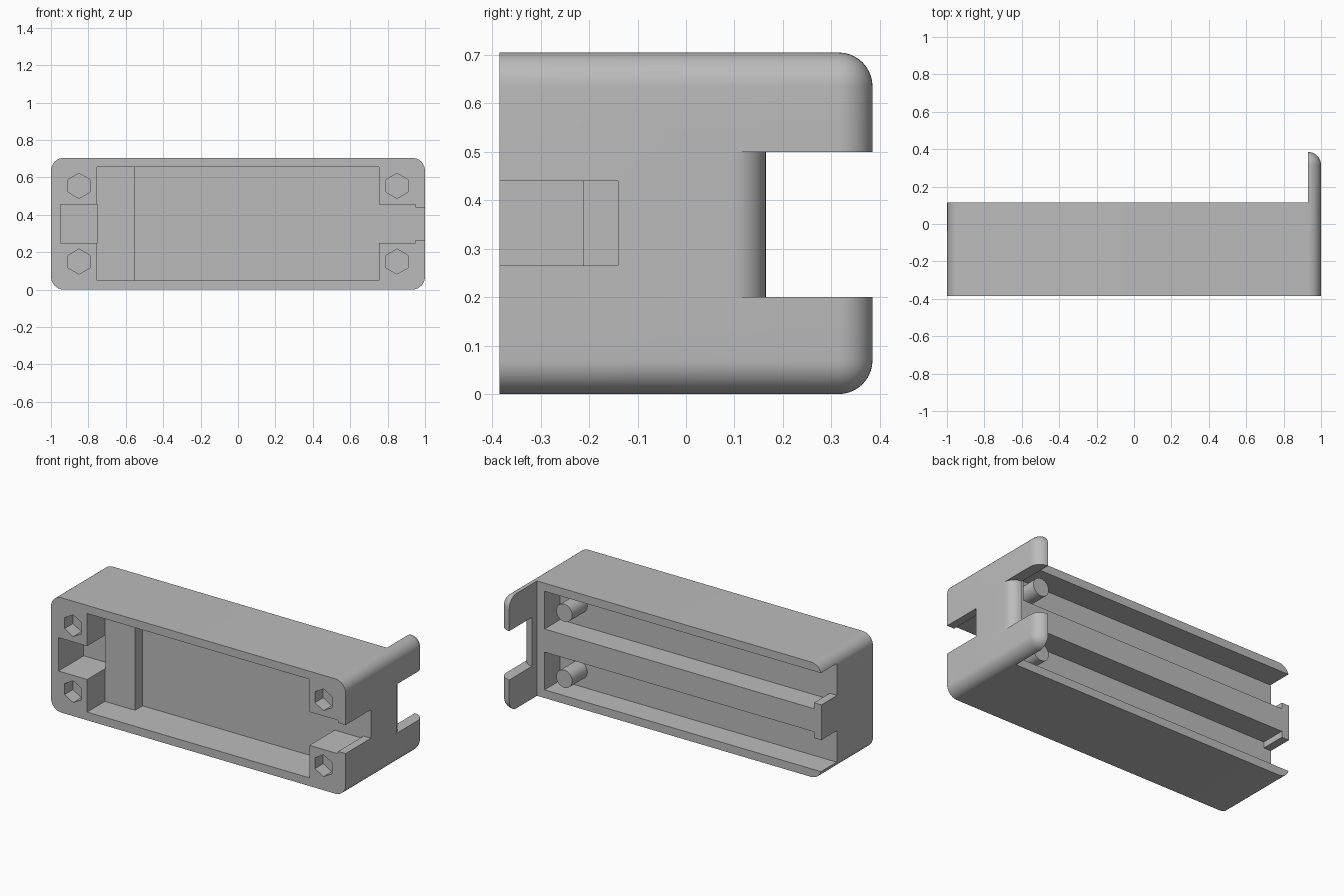
import bpy, bmesh, math

if "Cube" in bpy.data.objects:
    bpy.data.objects.remove(bpy.data.objects["Cube"], do_unlink=True)

FRONT, BACK, TIP = -0.385, 0.115, 0.385
HEIGHT, MID, R = 0.705, 0.3525, 0.07
FLOOR = -0.14

grey = bpy.data.materials.new("plain_grey")
grey.use_nodes = True
grey.diffuse_color = (0.5, 0.5, 0.5, 1)
grey.node_tree.nodes["Principled BSDF"].inputs["Base Color"].default_value = (0.5, 0.5, 0.5, 1)


def finish(name, bm):
    bmesh.ops.recalc_face_normals(bm, faces=bm.faces[:])
    mesh = bpy.data.meshes.new(name)
    bm.to_mesh(mesh)
    bm.free()
    mesh.materials.append(grey)
    obj = bpy.data.objects.new(name, mesh)
    bpy.context.collection.objects.link(obj)
    return obj


def prism(name, outline, direction):
    """Extrude a closed outline of 3D points along a direction."""
    bm = bmesh.new()
    face = bm.faces.new([bm.verts.new(p) for p in outline])
    new = bmesh.ops.extrude_face_region(bm, geom=[face])["geom"]
    bmesh.ops.translate(bm, vec=direction,
                        verts=[g for g in new if isinstance(g, bmesh.types.BMVert)])
    return finish(name, bm)


def y_prism(name, xz, y0, y1):
    return prism(name, [(x, y0, z) for x, z in xz], (0, y1 - y0, 0))


def block(name, x0, x1, y0, y1, z0, z1):
    return y_prism(name, [(x0, z0), (x1, z0), (x1, z1), (x0, z1)], y0, y1)


def cut(obj, cutter):
    mod = obj.modifiers.new("cut", 'BOOLEAN')
    mod.operation = 'DIFFERENCE'
    mod.solver = 'EXACT'
    mod.object = cutter
    bpy.context.view_layer.objects.active = obj
    bpy.ops.object.modifier_apply(modifier=mod.name)
    bpy.data.objects.remove(cutter, do_unlink=True)


# Housing: block with every edge rounded except around the flat front
housing = block("housing", -1, 1, FRONT, TIP, 0, HEIGHT)
bm = bmesh.new()
bm.from_mesh(housing.data)
edges = [e for e in bm.edges if any(v.co.y > 0 for v in e.verts)]
bmesh.ops.bevel(bm, geom=edges, offset=R, segments=10, profile=0.5, affect='EDGES')
bm.to_mesh(housing.data)
bm.free()

# Leave only an end flange behind the back plane
cut(housing, block("back_space", -1.2, 0.931, BACK, 0.6, -0.2, 1))

# Flange notch with a rounded outer lip
arc = [(0.93 + R * math.sin(a), 0.095 + R * math.cos(a))
       for a in [math.pi / 2 * i / 10 for i in range(11)]]
notch = arc + [(1.1, 0.095), (1.1, 0.6), (0.9, 0.6), (0.9, 0.165)]
cut(housing, prism("notch", [(x, y, 0.2) for x, y in notch], (0, 0, 0.3)))

# Front tray: shallow end step, deep main floor and the two end slots
open_y = FRONT - 0.1
for x0, x1, floor, half in [
        (-0.95, -0.75, FLOOR, 0.1025),
        (-0.755, -0.5, -0.213, 0.3025),
        (-0.55, 0.755, FLOOR, 0.3025),
        (0.7, 0.95, FLOOR, 0.1025),
        (0.9, 1.1, FLOOR, 0.0875)]:
    cut(housing, block("tray", x0, x1, open_y, floor, MID - half, MID + half))

# Hexagonal nut pockets in the front corners
for x in (-0.85, 0.85):
    for z in (MID - 0.2025, MID + 0.2025):
        hexagon = [(x + 0.067 * math.sin(math.pi / 3 * i),
                    z + 0.067 * math.cos(math.pi / 3 * i)) for i in range(6)]
        cut(housing, y_prism("nut_pocket", hexagon, open_y, FRONT + 0.08))

# Back channels, leaving a central rail with a wider end tab
for side in (-1, 1):
    outline = [(-1.1, 0.3025), (0.88, 0.3025), (0.88, 0.071),
               (-0.95, 0.071), (-0.95, 0.108), (-1.1, 0.108)]
    cut(housing, y_prism("channel", [(x, MID + side * z) for x, z in outline], -0.037, 0.3))

# Round pegs standing in the channels beside the flange
pegs = []
for name, z in (("lower_peg", MID - 0.2025), ("upper_peg", MID + 0.2025)):
    circle = [(0.75 + 0.054 * math.cos(math.tau * i / 32),
               z + 0.054 * math.sin(math.tau * i / 32)) for i in range(32)]
    pegs.append(y_prism(name, circle, -0.06, BACK - 0.005))

# Smooth the rounded surfaces, keep hard edges crisp
for obj in [housing] + pegs:
    bpy.ops.object.select_all(action='DESELECT')
    obj.select_set(True)
    bpy.context.view_layer.objects.active = obj
    bpy.ops.object.shade_smooth_by_angle(angle=math.radians(30))
